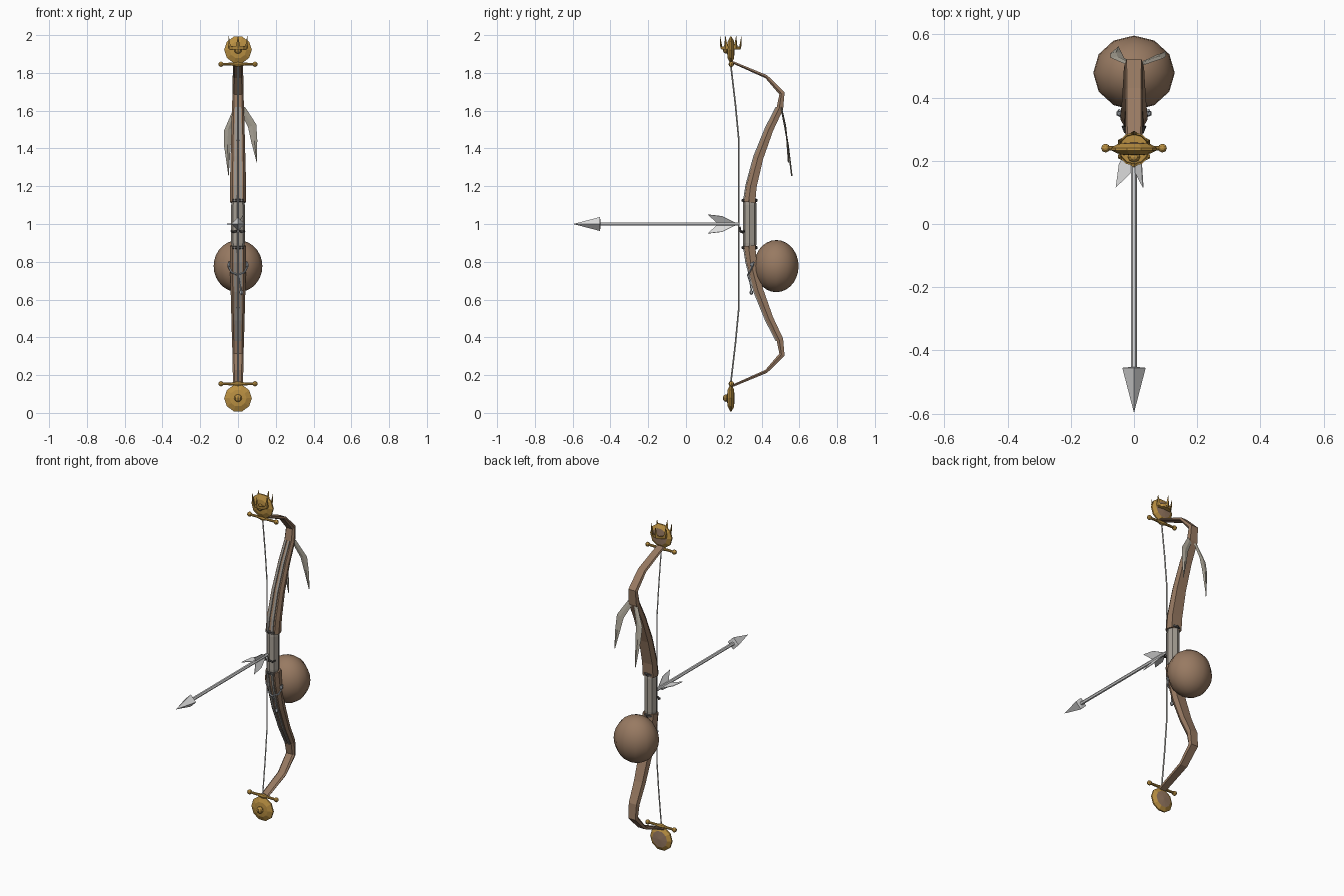
import bpy, bmesh, math
from mathutils import Vector, Matrix

if "Cube" in bpy.data.objects:
    bpy.data.objects.remove(bpy.data.objects["Cube"])


def material(name, r, g, b):
    m = bpy.data.materials.new(name)
    lin = [((c / 255 + 0.055) / 1.055) ** 2.4 for c in (r, g, b)]
    m.diffuse_color = (*lin, 1)
    m.use_nodes = True
    m.node_tree.nodes["Principled BSDF"].inputs["Base Color"].default_value = m.diffuse_color
    return m


WOOD = material("brown wood", 152, 122, 98)
GOLD = material("gold", 186, 144, 66)
STEEL = material("arrow steel", 220, 220, 220)
GRIP = material("grip grey", 164, 157, 147)
PLATE = material("strip grey", 150, 146, 140)
RIBBON = material("ribbon grey", 176, 170, 156)
DARK = material("dark metal", 76, 73, 71)
STRING = material("string grey", 200, 198, 194)
CHAIN = material("chain grey", 165, 170, 176)


def finish(name, bm, mat, smooth=False):
    bmesh.ops.remove_doubles(bm, verts=bm.verts, dist=1e-5)
    bmesh.ops.recalc_face_normals(bm, faces=bm.faces)
    me = bpy.data.meshes.new(name)
    bm.to_mesh(me)
    bm.free()
    me.materials.append(mat)
    for p in me.polygons:
        p.use_smooth = smooth
    ob = bpy.data.objects.new(name, me)
    bpy.context.collection.objects.link(ob)
    return ob


def loft(name, rings, mat):
    """Skin a list of equal-length point rings and cap both ends."""
    bm = bmesh.new()
    vs = [[bm.verts.new(p) for p in ring] for ring in rings]
    n = len(rings[0])
    for a, b in zip(vs, vs[1:]):
        for i in range(n):
            j = (i + 1) % n
            bm.faces.new((a[i], a[j], b[j], b[i]))
    bm.faces.new(vs[0])
    bm.faces.new(vs[-1])
    return finish(name, bm, mat)


def lathe(name, profile, n, mat, origin, axis="Z"):
    """Spin (radius, height) points around an axis through origin."""
    rot = {"Z": Matrix(), "X": Matrix.Rotation(math.pi / 2, 4, "Y"),
           "Y": Matrix.Rotation(-math.pi / 2, 4, "X")}[axis]
    m = Matrix.Translation(origin) @ rot
    rings = [[m @ Vector((max(r, 1e-4) * math.cos(2 * math.pi * i / n),
                          max(r, 1e-4) * math.sin(2 * math.pi * i / n), h))
              for i in range(n)] for r, h in profile]
    return loft(name, rings, mat)


def tube(name, pts, r, n, mat):
    pts = [Vector(p) for p in pts]
    rings = []
    for i, p in enumerate(pts):
        t = (pts[min(i + 1, len(pts) - 1)] - pts[max(i - 1, 0)]).normalized()
        u = t.cross(Vector((0.3, 1, 0.1))).normalized()
        v = t.cross(u)
        rings.append([p + r * (math.cos(2 * math.pi * k / n) * u +
                               math.sin(2 * math.pi * k / n) * v) for k in range(n)])
    return loft(name, rings, mat)


def ball(name, loc, radii, seg, rings, mat, smooth=False):
    bm = bmesh.new()
    bmesh.ops.create_uvsphere(bm, u_segments=seg, v_segments=rings, radius=1,
                              matrix=Matrix.Translation(loc) @ Matrix.Diagonal((*radii, 1)))
    return finish(name, bm, mat, smooth)


# Limb centre line: y, height from grip centre, half width, half thickness
LIMB = [(.337, .115, .043, .030), (.347, .20, .043, .027), (.385, .35, .039, .024),
        (.442, .50, .035, .020), (.497, .612, .032, .018), (.508, .692, .029, .015),
        (.425, .78, .028, .009), (.243, .858, .026, .006)]


def limb_frames():
    for i, (y, h, w, t) in enumerate(LIMB):
        a, b = LIMB[max(i - 1, 0)], LIMB[min(i + 1, len(LIMB) - 1)]
        d = Vector((b[0] - a[0], b[1] - a[1])).normalized()
        yield Vector((y, h)), Vector((-d.y, d.x)), w, t


for side, s in (("upper", 1), ("lower", -1)):
    body, strips = [], {-1: [], 1: []}
    for c, nrm, w, t in limb_frames():
        def pt(x, k):
            q = c + nrm * k
            return (x, q.x, 1 + s * q.y)
        body.append([pt(-w * .7, t), pt(w * .7, t), pt(w, t * .2), pt(w * .8, -t),
                     pt(-w * .8, -t), pt(-w, t * .2)])
        for e, ring in strips.items():
            a, b = e * w * .18, e * w * .5
            ring.append([pt(a, t + .006), pt(b, t + .006), pt(b, t - .003), pt(a, t - .003)])
    loft(side + "_limb", body, WOOD)
    for ring in strips.values():
        loft(side + "_limb_strip", ring[:5], PLATE)
    # Grip collar
    lathe(side + "_grip_ring", [(.036, -.009), (.042, -.005), (.042, .005), (.036, .009)],
          8, DARK, (0, .337, 1 + s * .125))
    # Round cap, gold with a wooden inlay behind, plus boss and crossbar
    cz = 1 + s * .922
    cap = lathe(side + "_cap_disc", [(.0, -.021), (.045, -.017), (.073, -.004), (.073, .004),
                                     (.05, .017), (0, .021)], 10, GOLD, (0, .237, cz), "Y")
    cap.data.materials.append(WOOD)
    for p in cap.data.polygons:
        p.material_index = int(p.normal.y > .95)
    ball(side + "_cap_boss", (0, .212, cz), (.02, .017, .02), 8, 6, GOLD)
    bz = 1 + s * .846
    lathe(side + "_crossbar", [(.007, -.09), (.008, -.03), (.015, 0), (.008, .03), (.007, .09)],
          8, GOLD, (0, .24, bz), "X")
    for x in (-.09, .09):
        ball(side + "_crossbar_knob", (x, .24, bz), (.014,) * 3, 8, 6, GOLD)

# Grip
lathe("grip", [(.034, -.12), (.036, -.1), (.036, .1), (.034, .12)], 8, GRIP, (0, .337, 1))

# Crown on the upper cap: open band with six spikes
lathe("crown_band", [(.046, -.009), (.05, -.009), (.053, .009), (.048, .009), (.046, -.009)],
      12, GOLD, (0, .237, 1.932))
for i in range(6):
    a = 2 * math.pi * i / 6 - math.pi / 2
    dx, dy = math.cos(a), math.sin(a)
    rings = []
    for z, rad, hw in ((1.93, .049, .014), (1.955, .053, .008), (1.995, .057, .0008)):
        p = Vector((dx * rad, .237 + dy * rad, z))
        tan, out = Vector((-dy, dx, 0)) * hw, Vector((dx, dy, 0)) * min(hw, .005)
        rings.append([p + tan, p + out, p - tan, p - out])
    loft("crown_spike", rings, GOLD)

# Bowstring
tube("bowstring", [(0, .235, 1.86), (0, .262, 1.63), (0, .28, 1.44), (0, .28, .56),
                   (0, .262, .37), (0, .235, .14)], .0045, 4, STRING)

# Arrow: shaft, head and three swept vanes
lathe("arrow_shaft", [(.01, -.47), (.01, .28)], 6, STEEL, (0, 0, 1), "Y")
lathe("arrow_head", [(0, -.597), (.037, -.455), (.009, -.452)], 4, STEEL, (0, 0, 1), "Y")
for k in range(3):
    a = math.pi + k * 2 * math.pi / 3
    r_dir = Vector((math.cos(a), 0, math.sin(a)))
    off = Vector((-math.sin(a), 0, math.cos(a))) * .0015
    outline = [Vector((0, y, 1)) + r_dir * r for y, r in
               ((.265, .006), (.19, .048), (.115, .058), (.165, .006))]
    loft("arrow_vane", [[p + off for p in outline], [p - off for p in outline]], STEEL)

# Arrow rest on the grip
tube("arrow_rest", [(-.034, .31, .962), (-.028, .292, .957), (0, .288, .965),
                    (.028, .292, .957), (.034, .31, .962)], .006, 6, DARK)
tube("arrow_rest_hook", [(0, .31, .95), (0, .288, .962), (0, .283, .985)], .006, 6, DARK)

# Large rounded pouch behind the lower limb
ball("round_pouch", (0, .478, .777), (.129, .118, .138), 12, 14, WOOD, True)

# Ribbons hanging behind the upper limb: x, y, z, half width
for name, path in (
        ("left_ribbon", [(-.012, .505, 1.61, .014), (-.053, .526, 1.5, .021),
                         (-.056, .54, 1.42, .018), (-.05, .56, 1.255, .001)]),
        ("right_ribbon", [(.02, .505, 1.615, .017), (.075, .526, 1.52, .022),
                          (.086, .535, 1.44, .016), (.1, .543, 1.325, .001)])):
    loft(name, [[(x - w, y, z - w * .3), (x, y - .004, z), (x + w, y, z + w * .3),
                 (x, y + .004, z)] for x, y, z, w in path], RIBBON)

# Small chain with a pendant round the lower limb
tube("chain", [(-.046, .36, .80), (-.05, .35, .775), (-.036, .336, .745), (0, .327, .73),
               (.036, .336, .745), (.05, .35, .775), (.046, .36, .80)], .005, 4, CHAIN)
tube("pendant_cord", [(.005, .327, .73), (.012, .34, .69), (.018, .346, .645)], .004, 4, CHAIN)
ball("pendant", (.018, .346, .638), (.011, .01, .013), 6, 5, CHAIN)
for x in (-.047, .047):
    ball("chain_stud", (x, .35, .785), (.011,) * 3, 6, 5, CHAIN)
